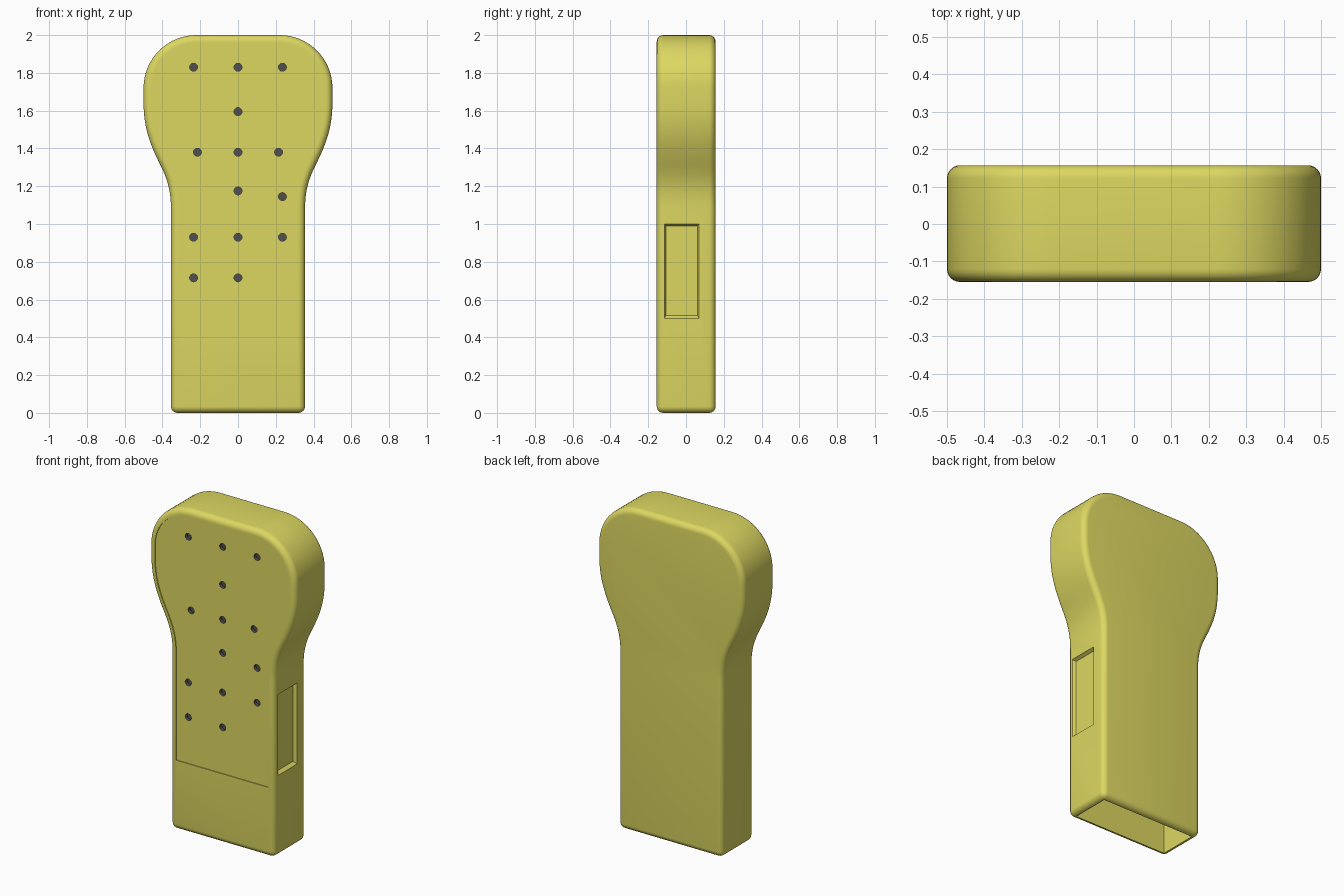
import bpy, bmesh, math
from mathutils import Vector
from mathutils.geometry import interpolate_bezier

if "Cube" in bpy.data.objects:
    bpy.data.objects.remove(bpy.data.objects["Cube"])

FRONT, BACK = -0.155, 0.157


def material(name, rgb):
    m = bpy.data.materials.new(name)
    m.diffuse_color = (*rgb, 1)
    m.use_nodes = True
    m.node_tree.nodes["Principled BSDF"].inputs["Base Color"].default_value = m.diffuse_color
    return m


yellow = material("yellow_plastic", (0.72, 0.68, 0.12))
dark = material("dark_grey", (0.08, 0.08, 0.08))


def outline(z0, inset=0.0):
    """Closed silhouette in x/z, starting at height z0, optionally shrunk."""
    curves = [
        [(0.355, 1.08), (0.355, 1.19), (0.38, 1.25), (0.415, 1.32)],
        [(0.415, 1.32), (0.457, 1.405), (0.5, 1.50), (0.5, 1.64)],
        [(0.5, 1.72), (0.5, 1.875), (0.375, 2.0), (0.22, 2.0)],
    ]
    right = [Vector((0.355, z0))]
    for c in curves:
        for p in interpolate_bezier(*[Vector((*q, 0)) for q in c], 17):
            if (p.to_2d() - right[-1]).length > 1e-5:
                right.append(p.to_2d())
    shrunk = []
    for i, p in enumerate(right):
        a = right[max(i - 1, 0)]
        b = right[i + 1] if i + 1 < len(right) else p + Vector((-1, 0))
        t = (b - a).normalized()
        shrunk.append(p + Vector((-t.y, t.x)) * inset)
    return shrunk + [Vector((-p.x, p.y)) for p in reversed(shrunk)]


def finish(bm, name, mat):
    bmesh.ops.recalc_face_normals(bm, faces=bm.faces)
    me = bpy.data.meshes.new(name)
    bm.to_mesh(me)
    bm.free()
    me.materials.append(mat)
    ob = bpy.data.objects.new(name, me)
    bpy.context.collection.objects.link(ob)
    return ob


def loft(name, ring_a, ring_b, mat):
    """Closed solid between two matching rings of points."""
    bm = bmesh.new()
    a = [bm.verts.new(p) for p in ring_a]
    b = [bm.verts.new(p) for p in ring_b]
    bm.faces.new(a)
    bm.faces.new(b[::-1])
    n = len(a)
    for i in range(n):
        bm.faces.new((a[i], b[i], b[(i + 1) % n], a[(i + 1) % n]))
    return finish(bm, name, mat)


def slab(name, pts, y0, y1, mat):
    return loft(name, [(p.x, y0, p.y) for p in pts], [(p.x, y1, p.y) for p in pts], mat)


def rect(x, y0, y1, z0, z1):
    return [(x, y0, z0), (x, y1, z0), (x, y1, z1), (x, y0, z1)]


# Body with rounded edges
body = slab("body", outline(0), FRONT, BACK, yellow)
bev = body.modifiers.new("round_edges", 'BEVEL')
bev.width = 0.035
bev.segments = 6
bev.limit_method = 'ANGLE'
bev.angle_limit = math.radians(40)
bev.use_clamp_overlap = False

# Shallow front panel, side recess with sloped walls, open bottom
cutters = [
    slab("front_panel_cutter", outline(0.43, 0.04), FRONT - 0.1, FRONT + 0.005, yellow),
    loft("side_recess_cutter", rect(0.335, -0.105, 0.06, 0.515, 0.99),
         rect(0.375, -0.125, 0.08, 0.485, 1.01), yellow),
    loft("bottom_opening_cutter", rect(-0.32, -0.12, 0.122, -0.1, 0.42),
         rect(0.32, -0.12, 0.122, -0.1, 0.42), yellow),
]

# Small dark round holes in the front
rows = [(1.83, (-0.235, 0, 0.235)), (1.595, (0,)), (1.38, (-0.215, 0, 0.215)),
        (1.175, (0,)), (1.145, (0.235,)), (0.93, (-0.235, 0, 0.235)),
        (0.715, (-0.235, 0, 0.235))]
bm = bmesh.new()
for z, xs in rows:
    for x in xs:
        geo = bmesh.ops.create_cone(bm, cap_ends=True, segments=24,
                                    radius1=0.021, radius2=0.021, depth=0.1)
        for v in geo["verts"]:
            v.co = Vector((x + v.co.x, FRONT - 0.025 + v.co.z, z + v.co.y))
cutters.append(finish(bm, "holes_cutter", dark))

for c in cutters:
    c.hide_render = True
    mod = body.modifiers.new(c.name, 'BOOLEAN')
    mod.operation = 'DIFFERENCE'
    mod.solver = 'EXACT'
    mod.material_mode = 'TRANSFER'
    mod.object = c

# Bake the modifiers, drop the cutters, smooth the rounded parts
bpy.context.view_layer.objects.active = body
body.select_set(True)
for mod in list(body.modifiers):
    bpy.ops.object.modifier_apply(modifier=mod.name)
for c in cutters:
    bpy.data.objects.remove(c, do_unlink=True)
bpy.ops.object.shade_smooth_by_angle(angle=math.radians(30))
